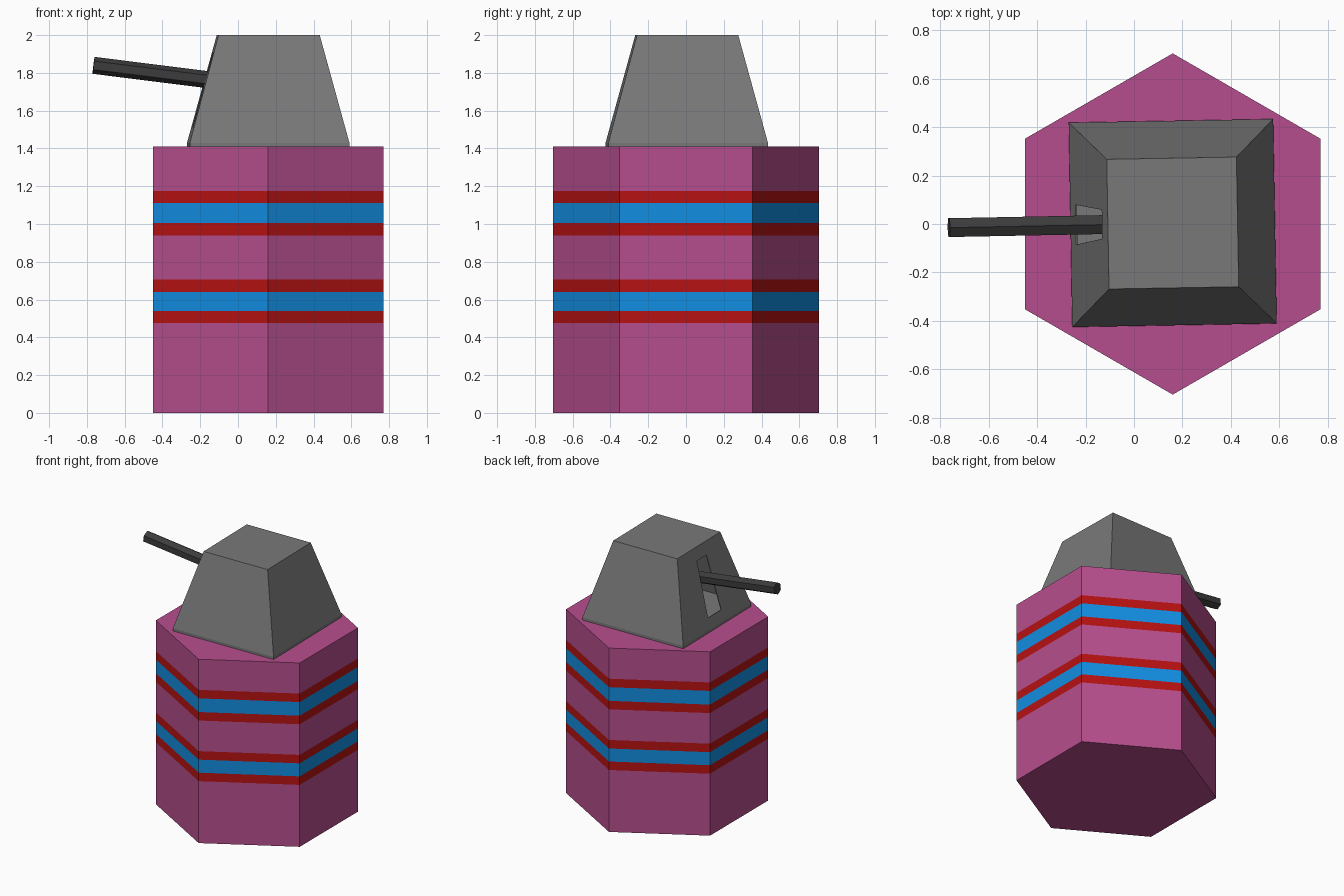
import bpy, bmesh, math
from mathutils import Matrix, Vector

cube = bpy.data.objects.get("Cube")
if cube:
    bpy.data.objects.remove(cube, do_unlink=True)


def material(name, rgb):
    m = bpy.data.materials.new(name)
    m.use_nodes = True
    col = (*rgb, 1.0)
    m.diffuse_color = col
    bsdf = next(n for n in m.node_tree.nodes if n.type == 'BSDF_PRINCIPLED')
    bsdf.inputs["Base Color"].default_value = col
    return m


PINK = material("pink", (0.47, 0.076, 0.27))
RED = material("red", (0.47, 0.006, 0.006))
BLUE = material("blue", (0.006, 0.27, 0.75))
GREY = material("grey", (0.19, 0.19, 0.19))
DARK = material("dark grey", (0.045, 0.045, 0.045))


def make_object(name, bm, *mats):
    bmesh.ops.recalc_face_normals(bm, faces=bm.faces)
    mesh = bpy.data.meshes.new(name)
    bm.to_mesh(mesh)
    bm.free()
    for m in mats:
        mesh.materials.append(m)
    ob = bpy.data.objects.new(name, mesh)
    bpy.context.collection.objects.link(ob)
    return ob


def loft(rings, sides, start):
    """Stack regular polygons given as (radius, z), capped at both ends."""
    bm = bmesh.new()
    loops = []
    for r, z in rings:
        angles = [start + math.tau * i / sides for i in range(sides)]
        loops.append([bm.verts.new((r * math.cos(a), r * math.sin(a), z)) for a in angles])
    for lo, hi in zip(loops, loops[1:]):
        for i in range(sides):
            j = (i + 1) % sides
            bm.faces.new((lo[i], lo[j], hi[j], hi[i]))
    bm.faces.new(loops[0][::-1])
    bm.faces.new(loops[-1])
    return bm


# Hexagonal tower, with striped bands coloured by height
TOWER_TOP = 1.41
bands = [(0.475, 0.54, 1), (0.54, 0.64, 2), (0.64, 0.705, 1),
         (0.94, 1.005, 1), (1.005, 1.11, 2), (1.11, 1.175, 1)]
levels = sorted({0, TOWER_TOP} | {z for b in bands for z in b[:2]})
bm = loft([(0.705, z) for z in levels], 6, math.pi / 2)
for f in bm.faces:
    z = f.calc_center_median().z
    f.material_index = next((m for lo, hi, m in bands if lo < z < hi), 0)
tower = make_object("tower", bm, PINK, RED, BLUE)
tower.location = (0.16, 0, 0)

# Turret base plate, which is also the floor seen through the slot
HALF_BASE, HALF_TOP, Z0, Z1 = 0.4225, 0.268, 1.43, 2.0
ROOT2 = math.sqrt(2)
bm = loft([(HALF_BASE * ROOT2, TOWER_TOP), (HALF_BASE * ROOT2, Z0)], 4, math.pi / 4)
turret_base = make_object("turret_base", bm, GREY)

# Hollow tapered turret shell with a tapered gun slot in the -x wall
bm = loft([(HALF_BASE * ROOT2, Z0), (HALF_TOP * ROOT2, Z1)], 4, math.pi / 4)
bm.normal_update()
bottom = min(bm.faces, key=lambda f: f.normal.z)
bmesh.ops.delete(bm, geom=[bottom], context='FACES_ONLY')
wall = min(bm.faces, key=lambda f: f.normal.x)
bmesh.ops.inset_individual(bm, faces=[wall], thickness=0.1)
middle = wall.calc_center_median()
for v in wall.verts:
    z, half = (1.91, 0.06) if v.co.z > middle.z else (1.51, 0.082)
    t = (z - Z0) / (Z1 - Z0)
    v.co = (-(HALF_BASE + t * (HALF_TOP - HALF_BASE)), math.copysign(half, v.co.y), z)
bmesh.ops.delete(bm, geom=[wall], context='FACES_ONLY')
turret = make_object("turret", bm, GREY)
shell = turret.modifiers.new("shell", 'SOLIDIFY')
shell.thickness = 0.006
shell.offset = -1

for ob in (turret_base, turret):
    ob.location = (0.16, 0.004, 0)
    ob.rotation_euler.z = math.radians(1)

# Six-sided gun barrel, raised slightly and passing through the slot
muzzle, breech = Vector((-0.765, -0.015, 1.84)), Vector((0.0, 0.0, 1.744))
axis = muzzle - breech
bm = bmesh.new()
place = Matrix.Translation((muzzle + breech) / 2) @ axis.to_track_quat('Z', 'Y').to_matrix().to_4x4()
bmesh.ops.create_cone(bm, cap_ends=True, segments=6, radius1=0.045, radius2=0.045,
                      depth=axis.length, matrix=place)
make_object("gun_barrel", bm, DARK)
